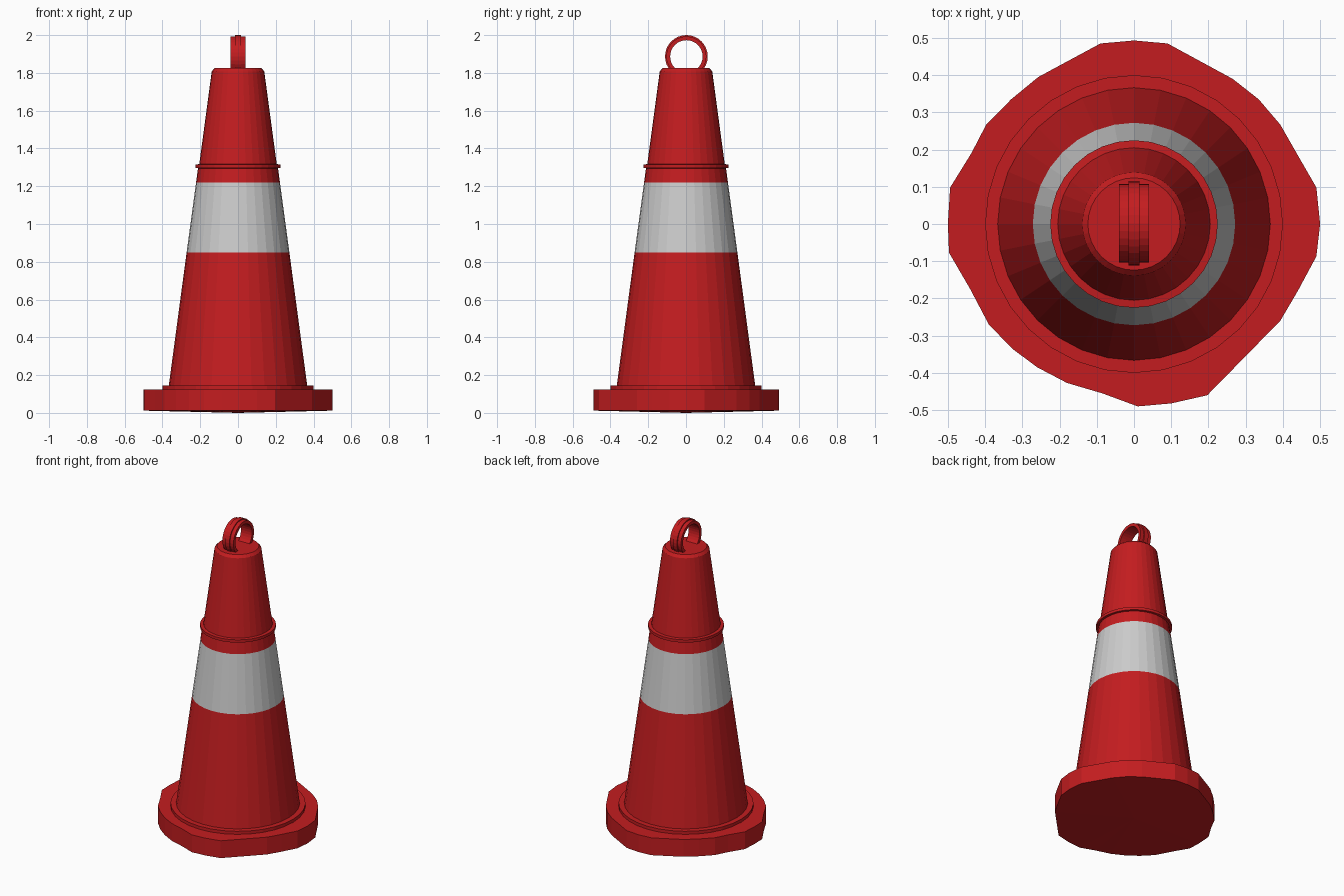
import bpy, bmesh
from math import cos, sin, tau

if "Cube" in bpy.data.objects:
    bpy.data.objects.remove(bpy.data.objects["Cube"])


def material(name, color):
    m = bpy.data.materials.new(name)
    m.diffuse_color = color
    m.use_nodes = True
    m.node_tree.nodes["Principled BSDF"].inputs["Base Color"].default_value = m.diffuse_color
    return m


RED = material("red_plastic", (0.55, 0.012, 0.014, 1))
WHITE = material("reflective_white", (0.8, 0.8, 0.8, 1))


def finish(name, bm, mat):
    bmesh.ops.recalc_face_normals(bm, faces=bm.faces)
    me = bpy.data.meshes.new(name)
    bm.to_mesh(me)
    bm.free()
    me.materials.append(mat)
    ob = bpy.data.objects.new(name, me)
    bpy.context.collection.objects.link(ob)
    return ob


def lathe(name, profile, mat, n=32, closed=False, axis="z", center=(0, 0, 0)):
    """Spin (radius, height) points around z or x; cap the ends unless the profile is closed."""
    bm = bmesh.new()
    rings = []
    for r, h in profile:
        ring = []
        for i in range(n):
            a, b = r * cos(tau * i / n), r * sin(tau * i / n)
            p = (a, b, h) if axis == "z" else (h, a, b)
            ring.append(bm.verts.new([c + d for c, d in zip(center, p)]))
        rings.append(ring)
    pairs = list(zip(rings, rings[1:]))
    if closed:
        pairs.append((rings[-1], rings[0]))
    else:
        bm.faces.new(rings[0])
        bm.faces.new(rings[-1])
    for lo, hi in pairs:
        for i in range(n):
            j = (i + 1) % n
            bm.faces.new((lo[i], lo[j], hi[j], hi[i]))
    return finish(name, bm, mat)


# worn, irregular base slab
outline = [(0, .493), (.09, .485), (.265, .39), (.335, .335), (.393, .267), (.437, .19),
           (.49, .098), (.5, 0), (.49, -.087), (.44, -.18), (.393, -.26), (.197, -.46),
           (.1, -.482), (.01, -.49), (-.085, -.455), (-.18, -.427), (-.26, -.385),
           (-.327, -.335), (-.39, -.27), (-.44, -.175), (-.497, -.077), (-.5, 0),
           (-.494, .098), (-.437, .19), (-.397, .267), (-.33, .335), (-.257, .395), (-.09, .485)]
bm = bmesh.new()
top = [bm.verts.new((x, y, 0.125)) for x, y in outline]
bottom = [bm.verts.new((x, y, 0.012)) for x, y in outline]
middle = bm.verts.new((0, 0, 0))
bm.faces.new(top)
for i in range(len(outline)):
    j = (i + 1) % len(outline)
    bm.faces.new((top[i], top[j], bottom[j], bottom[i]))
    bm.faces.new((bottom[i], bottom[j], middle))
finish("base", bm, RED)

# cone body, from the foot collar upward
lathe("foot_collar", [(.4, .12), (.4, .145)], RED)
lathe("lower_cone", [(.367, .14), (.272, .85)], RED)
lathe("reflective_band", [(.272, .85), (.222, 1.22)], WHITE)
lathe("upper_cone", [(.222, 1.22), (.212, 1.295), (.225, 1.297), (.225, 1.315),
                     (.205, 1.317), (.139, 1.808), (.124, 1.825)], RED)

# lifting ring with a raised centre rib
lathe("lifting_ring", [(.086, -.04), (.106, -.04), (.106, -.015), (.113, -.015),
                       (.113, .015), (.106, .015), (.106, .04), (.086, .04)],
      RED, closed=True, axis="x", center=(0, .002, 1.887))
